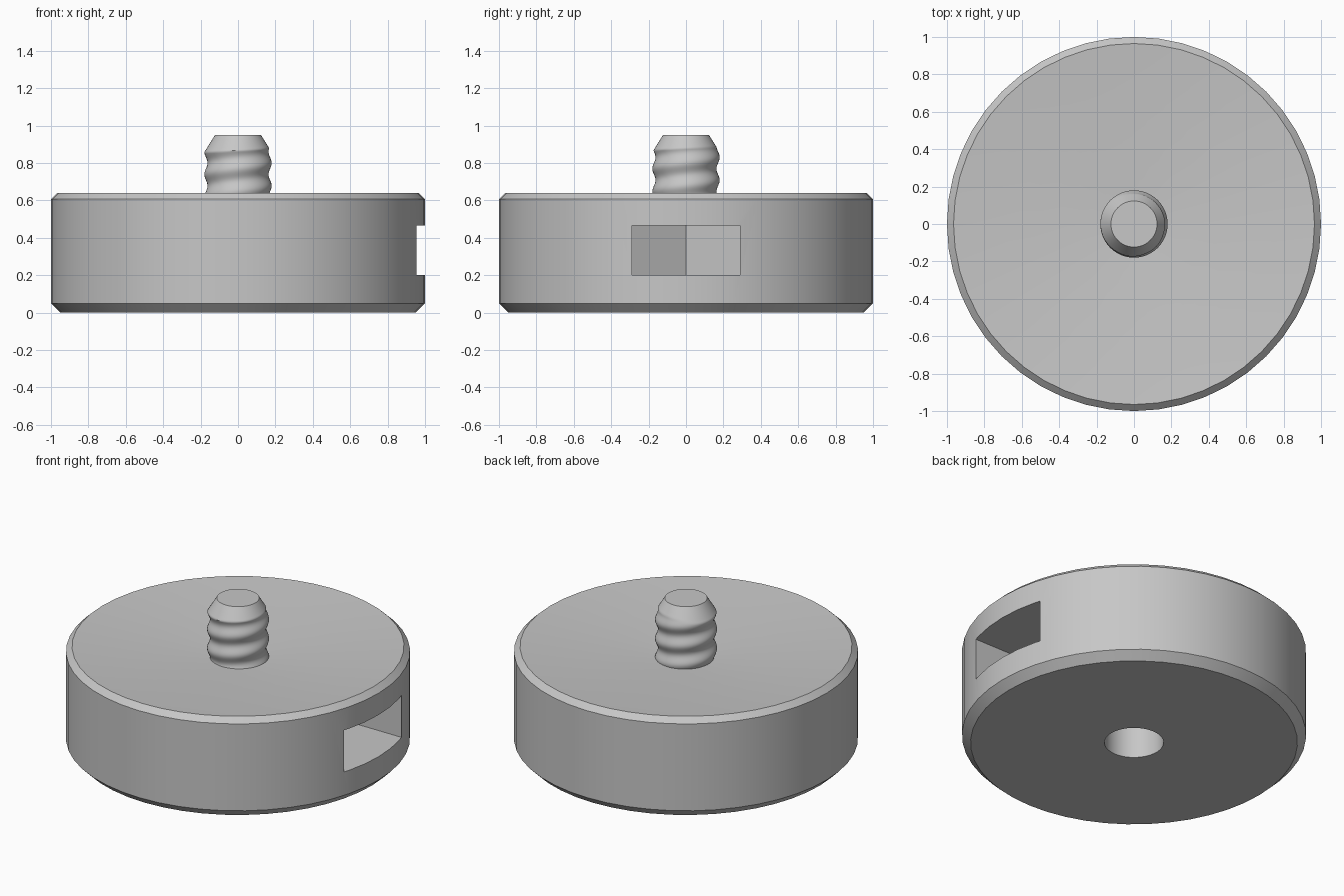
import bpy, bmesh
from math import cos, sin, tau, radians

cube = bpy.data.objects.get("Cube")
if cube:
    bpy.data.objects.remove(cube, do_unlink=True)

grey = bpy.data.materials.new("plain grey")
grey.use_nodes = True
grey.diffuse_color = (0.57, 0.57, 0.57, 1)
grey.node_tree.nodes["Principled BSDF"].inputs["Base Color"].default_value = (0.57, 0.57, 0.57, 1)


def make_stack(name, rings):
    """Closed solid skinned through equal-length rings of points, bottom to top."""
    bm = bmesh.new()
    loops = [[bm.verts.new(p) for p in ring] for ring in rings]
    n = len(loops[0])
    for low, high in zip(loops, loops[1:]):
        for i in range(n):
            j = (i + 1) % n
            bm.faces.new((low[i], low[j], high[j], high[i]))
    bm.faces.new(loops[0][::-1])
    bm.faces.new(loops[-1])
    mesh = bpy.data.meshes.new(name)
    bm.to_mesh(mesh)
    bm.free()
    mesh.materials.append(grey)
    obj = bpy.data.objects.new(name, mesh)
    bpy.context.collection.objects.link(obj)
    return obj


def circle(r, z, n):
    return [(r * cos(tau * i / n), r * sin(tau * i / n), z) for i in range(n)]


def cut(target, cutter):
    mod = target.modifiers.new(cutter.name, "BOOLEAN")
    mod.operation = "DIFFERENCE"
    mod.solver = "EXACT"
    mod.object = cutter
    bpy.context.view_layer.objects.active = target
    bpy.ops.object.modifier_apply(modifier=mod.name)
    bpy.data.objects.remove(cutter, do_unlink=True)


def smooth(obj, angle):
    bpy.ops.object.select_all(action="DESELECT")
    obj.select_set(True)
    bpy.context.view_layer.objects.active = obj
    bpy.ops.object.shade_smooth_by_angle(angle=radians(angle))


# Disc body with chamfered rims and a shallow conical dish in the top
profile = [(0.95, 0), (1, 0.05), (1, 0.607), (0.965, 0.64), (0.1, 0.567)]
body = make_stack("disc_body", [circle(r, z, 48) for r, z in profile])

# Hex nut slot, open on the left side and pointed at its inner end
HALF, FLOOR, CEILING = 0.29, 0.2, 0.467
flat_end, point = -HALF * 0.577, -HALF * 1.155
outline = [(1.2, -HALF), (1.2, HALF), (flat_end, HALF), (point, 0), (flat_end, -HALF)]
cut(body, make_stack("nut_slot", [[(x, y, z) for x, y in outline] for z in (FLOOR, CEILING)]))

# Bolt hole from the underside into the slot
cut(body, make_stack("bolt_hole", [circle(0.172, z, 48) for z in (-0.1, 0.3)]))
smooth(body, 25)

# Threaded stud: right-handed helical ridge, trimmed by a tapered tip
TOP, PITCH, SIDES, ROWS = 0.95, 0.122, 48, 56
ROOT, RIDGE, CREST_Z, BASE = 0.163, 0.017, 0.8, 0.56


def stud_ring(z):
    ring = []
    for i in range(SIDES):
        a = tau * i / SIDES
        wave = 0.5 + 0.5 * cos(tau * (z - CREST_Z) / PITCH - a)
        r = min(ROOT + RIDGE * wave, 0.123 + 0.62 * (TOP - z))
        ring.append((r * cos(a), r * sin(a), z))
    return ring


stud = make_stack("threaded_stud",
                  [stud_ring(BASE + (TOP - BASE) * k / ROWS) for k in range(ROWS + 1)])
smooth(stud, 50)
